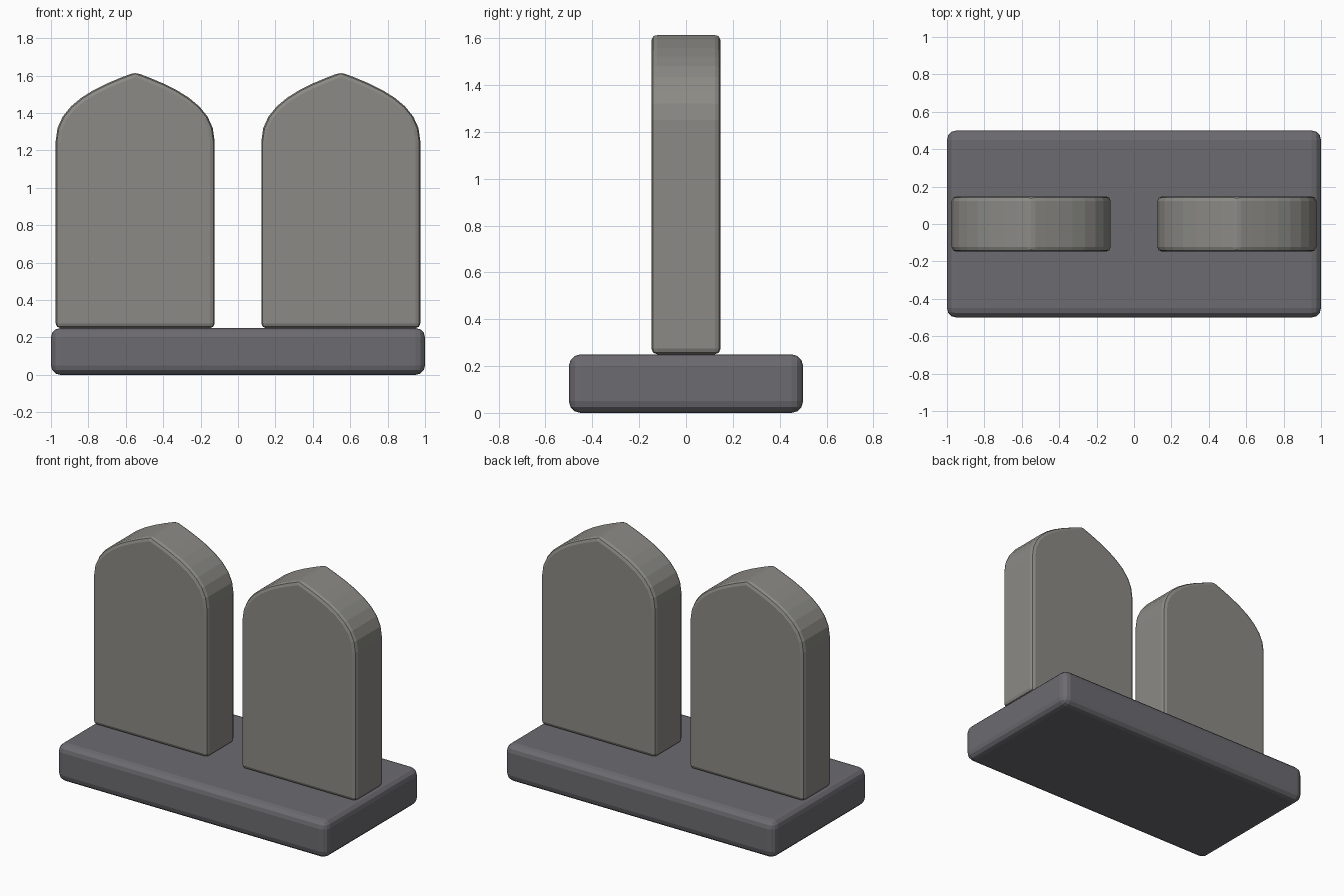
import bpy, bmesh
from mathutils import Vector
from mathutils.geometry import interpolate_bezier

if "Cube" in bpy.data.objects:
    bpy.data.objects.remove(bpy.data.objects["Cube"])


def add_object(name, bm, bevel, segments, colour):
    bmesh.ops.recalc_face_normals(bm, faces=bm.faces)
    mesh = bpy.data.meshes.new(name)
    bm.to_mesh(mesh)
    bm.free()
    obj = bpy.data.objects.new(name, mesh)
    bpy.context.collection.objects.link(obj)
    mod = obj.modifiers.new("soft_edges", "BEVEL")
    mod.width = bevel
    mod.segments = segments
    mod.limit_method = "ANGLE"
    mod.angle_limit = 0.6
    mesh.materials.append(colour)
    return obj


def material(name, rgb):
    mat = bpy.data.materials.new(name)
    mat.diffuse_color = (*rgb, 1)
    mat.use_nodes = True
    mat.node_tree.nodes["Principled BSDF"].inputs["Base Color"].default_value = mat.diffuse_color
    return mat


base_grey = material("dark_stone", (0.15, 0.145, 0.16))
slab_grey = material("warm_stone", (0.26, 0.255, 0.235))

# Base block
bm = bmesh.new()
bmesh.ops.create_cube(bm, size=1)
bmesh.ops.scale(bm, vec=(2, 1, 0.25), verts=bm.verts)
bmesh.ops.translate(bm, vec=(0, 0, 0.125), verts=bm.verts)
add_object("base", bm, 0.05, 3, base_grey)

# Pointed arch outline: right-hand curve, then its mirror image
curve = interpolate_bezier(Vector((0.425, 1.25)), Vector((0.425, 1.45)),
                           Vector((0.2, 1.545)), Vector((0, 1.618)), 9)
right = [(0.425, 0.25)] + [(p.x, p.y) for p in curve]
outline = right + [(-x, z) for x, z in reversed(right[:-1])]

# Two upright tablets
for side, cx in (("left", -0.55), ("right", 0.55)):
    bm = bmesh.new()
    face = bm.faces.new([bm.verts.new((cx + x, -0.148, z)) for x, z in outline])
    new = bmesh.ops.extrude_face_region(bm, geom=[face])["geom"]
    bmesh.ops.translate(bm, vec=(0, 0.296, 0),
                        verts=[v for v in new if isinstance(v, bmesh.types.BMVert)])
    add_object(side + "_tablet", bm, 0.025, 2, slab_grey)
